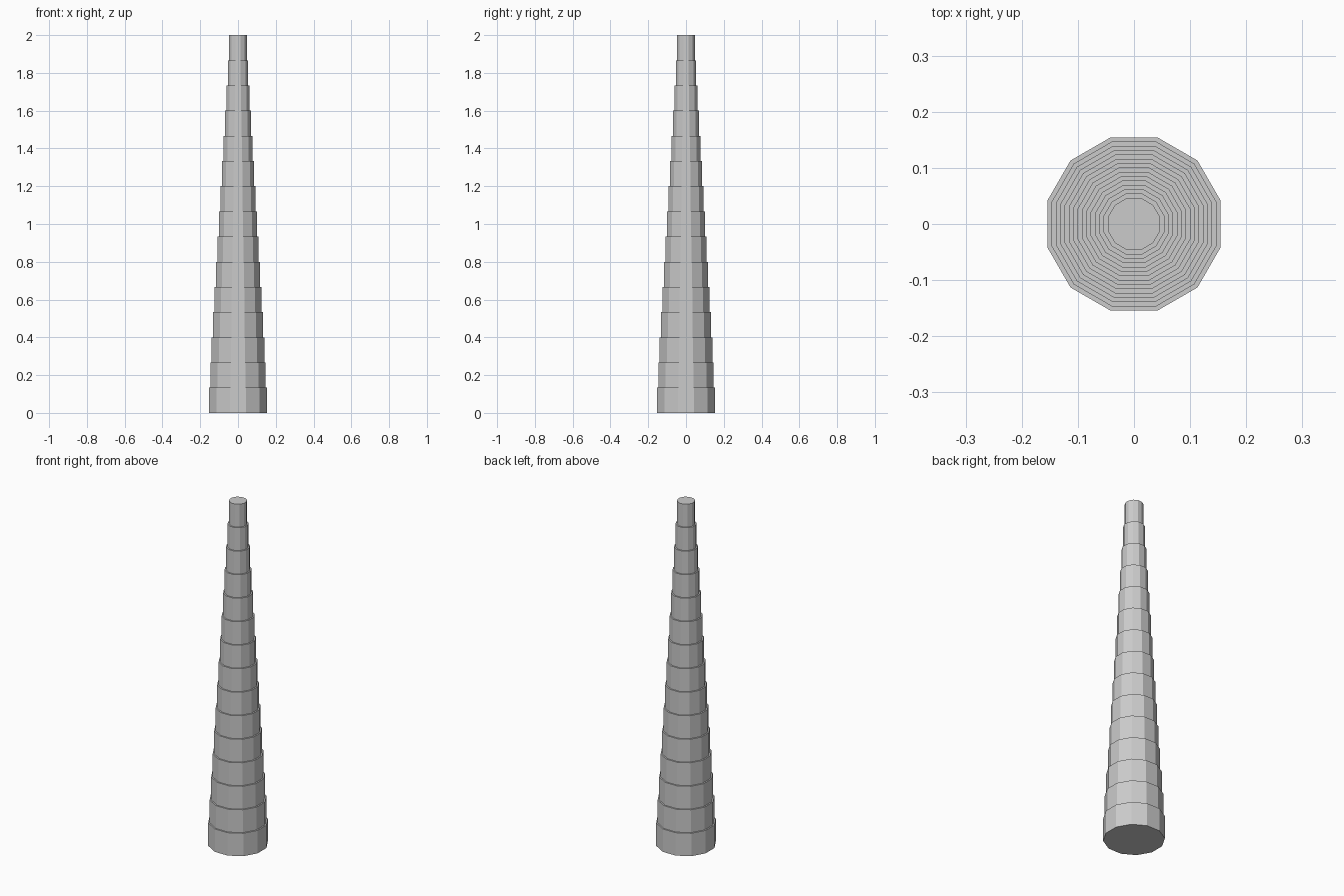
import bpy
import bmesh
import math

if "Cube" in bpy.data.objects:
    bpy.data.objects.remove(bpy.data.objects["Cube"])

SIDES, STEPS, HEIGHT = 12, 15, 2.0
R_BASE, R_DROP = 0.16, 0.008

grey = bpy.data.materials.new("plain grey")
grey.diffuse_color = (0.6, 0.6, 0.6, 1)
grey.use_nodes = True
grey.node_tree.nodes["Principled BSDF"].inputs["Base Color"].default_value = grey.diffuse_color

# Stepped profile: each tier is a straight band, then a narrow ledge
profile = []
for i in range(STEPS):
    r = R_BASE - R_DROP * i
    profile += [(r, HEIGHT * i / STEPS), (r, HEIGHT * (i + 1) / STEPS)]

# Spin the profile into twelve-sided rings, with flats facing the axes
bm = bmesh.new()
rings = []
for r, z in profile:
    angles = [2 * math.pi * (k + 0.5) / SIDES for k in range(SIDES)]
    rings.append([bm.verts.new((r * math.cos(a), r * math.sin(a), z)) for a in angles])
for lo, hi in zip(rings, rings[1:]):
    for k in range(SIDES):
        n = (k + 1) % SIDES
        bm.faces.new((lo[k], lo[n], hi[n], hi[k]))

# Bottom and top caps
bm.faces.new(rings[0][::-1])
bm.faces.new(rings[-1])

mesh = bpy.data.meshes.new("stepped_spire")
bm.to_mesh(mesh)
bm.free()
mesh.materials.append(grey)
spire = bpy.data.objects.new("stepped_spire", mesh)
bpy.context.collection.objects.link(spire)
